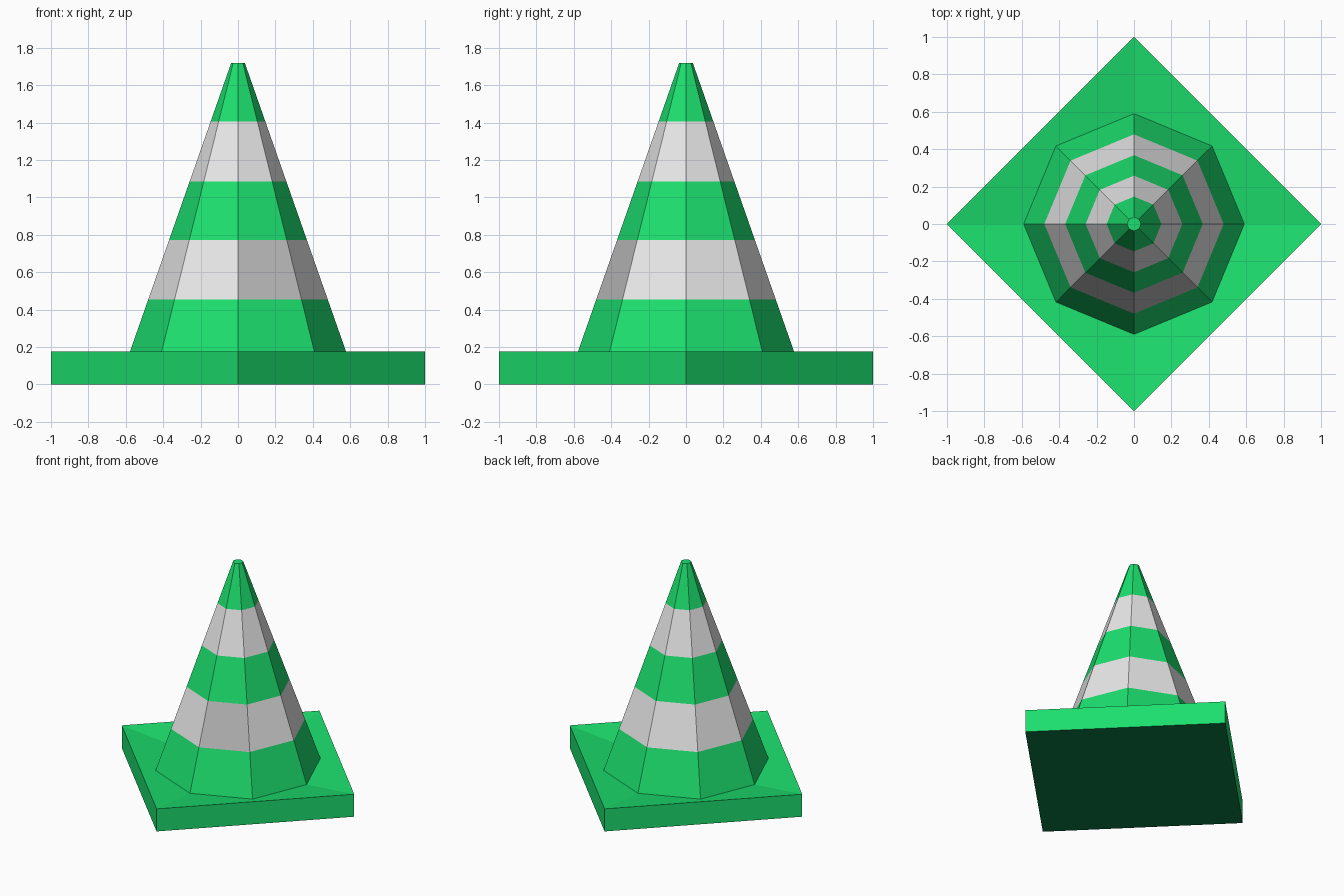
import bpy, bmesh, math

if "Cube" in bpy.data.objects:
    bpy.data.objects.remove(bpy.data.objects["Cube"])

def material(name, rgb):
    m = bpy.data.materials.new(name)
    m.diffuse_color = (*rgb, 1)
    m.use_nodes = True
    m.node_tree.nodes["Principled BSDF"].inputs["Base Color"].default_value = m.diffuse_color
    return m

green = material("green", (0.0116, 0.738, 0.156))
dark_green = material("dark green", (0.003, 0.19, 0.06))
white = material("off white", (0.80, 0.80, 0.80))
grey = material("light grey", (0.52, 0.52, 0.52))

def ring(bm, radius, z, sides):
    return [bm.verts.new((radius * math.cos(math.tau * i / sides),
                          radius * math.sin(math.tau * i / sides), z)) for i in range(sides)]

def band(bm, low, high, slot=0):
    n = len(low)
    for i in range(n):
        j = (i + 1) % n
        bm.faces.new((low[i], low[j], high[j], high[i])).material_index = slot

def finish(name, bm, mats):
    mesh = bpy.data.meshes.new(name)
    bm.to_mesh(mesh)
    bm.free()
    for m in mats:
        mesh.materials.append(m)
    bpy.context.collection.objects.link(bpy.data.objects.new(name, mesh))

R0, Z0, R1, Z1 = 0.59, 0.14, 0.037, 1.717   # cone foot and tip

# Square base plate, its top dipping slightly towards the cone foot, dark underneath
bm = bmesh.new()
low, rim = ring(bm, 1, 0, 4), ring(bm, 1, 0.175, 4)
foot = ring(bm, R0, Z0, 8)
bm.faces.new(low[::-1]).material_index = 1
band(bm, low, rim)
for i in range(4):
    bm.faces.new((rim[i], rim[(i + 1) % 4],
                  foot[(2 * i + 2) % 8], foot[2 * i + 1], foot[2 * i]))
finish("base_plate", bm, [green, dark_green])

# Eight-sided cone with alternating stripes
bm = bmesh.new()
heights = [Z0, 0.455, 0.773, 1.085, 1.405, Z1]
rings = [ring(bm, R0 + (R1 - R0) * (z - Z0) / (Z1 - Z0), z, 8) for z in heights]
for k in range(5):
    band(bm, rings[k], rings[k + 1], k % 2)
bm.faces.new(rings[-1])
# One panel of the lower stripe, front right, is a greyer patch
for f in bm.faces:
    c = f.calc_center_median()
    if 0.5 < c.z < 0.7 and c.y < -abs(c.x) and c.x > 0:
        f.material_index = 2
finish("striped_cone", bm, [green, white, grey])
